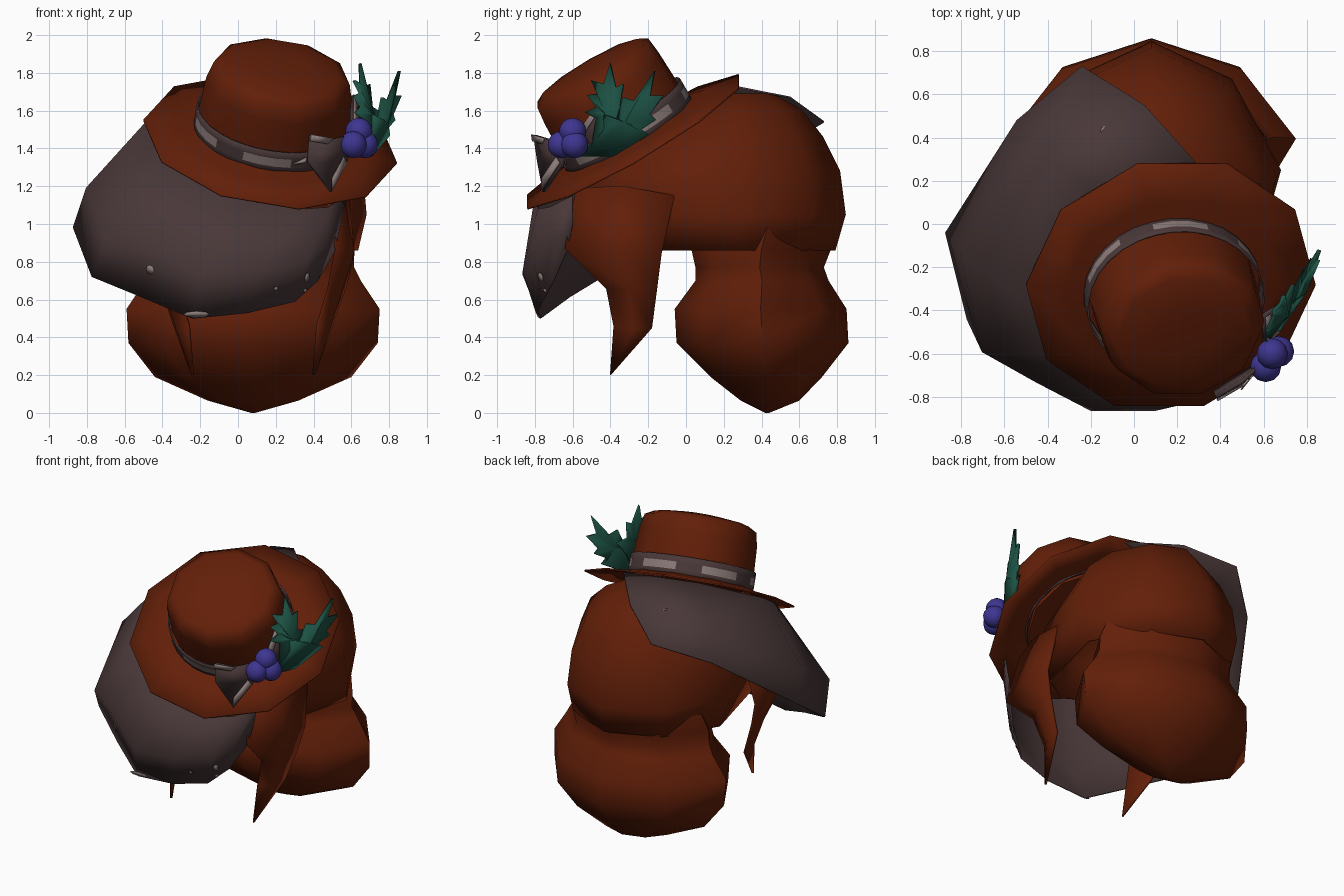
import bpy, bmesh, math
from mathutils import Vector
from mathutils.bvhtree import BVHTree

if "Cube" in bpy.data.objects:
    bpy.data.objects.remove(bpy.data.objects["Cube"])


def material(name, rgb):
    m = bpy.data.materials.new(name)
    m.diffuse_color = (*rgb, 1)
    m.use_nodes = True
    m.node_tree.nodes["Principled BSDF"].inputs["Base Color"].default_value = m.diffuse_color
    return m


AUBURN = material("auburn", (0.122, 0.0135, 0.0025))
GREY = material("cloth_grey", (0.067, 0.039, 0.040))
PALE = material("pale_grey", (0.26, 0.2, 0.19))
GREEN = material("leaf_green", (0.012, 0.082, 0.056))
PURPLE = material("berry_purple", (0.048, 0.036, 0.28))


def make(name, verts, faces, mats, thick=0.0, angle=40, cut=None, rule=None):
    """Mesh object with optional face removal, face colour rule and thickness."""
    bm = bmesh.new()
    vs = [bm.verts.new(v) for v in verts]
    for i, f in enumerate(faces):
        face = bm.faces.new([vs[k] for k in f])
        if rule:
            face.material_index = rule(i)
    if cut:
        gone = [f for f in bm.faces if cut(f.calc_center_median())]
        bmesh.ops.delete(bm, geom=gone, context='FACES')
    bmesh.ops.recalc_face_normals(bm, faces=bm.faces[:])
    me = bpy.data.meshes.new(name)
    bm.to_mesh(me)
    bm.free()
    ob = bpy.data.objects.new(name, me)
    bpy.context.collection.objects.link(ob)
    for m in mats:
        me.materials.append(m)
    bpy.ops.object.select_all(action='DESELECT')
    ob.select_set(True)
    bpy.context.view_layer.objects.active = ob
    bpy.ops.object.shade_smooth_by_angle(angle=math.radians(angle))
    if thick:
        s = ob.modifiers.new("thickness", 'SOLIDIFY')
        s.thickness, s.offset = thick, 0
    return ob


def loft(rings, closed=True, caps=(False, False)):
    """Quads between equal-length rings of points."""
    n = len(rings[0])
    verts = [p for r in rings for p in r]
    faces = []
    for j in range(len(rings) - 1):
        for i in range(n if closed else n - 1):
            k = (i + 1) % n
            faces.append((j * n + i, j * n + k, (j + 1) * n + k, (j + 1) * n + i))
    if caps[0]:
        faces.append(tuple(range(n)))
    if caps[1]:
        faces.append(tuple(range(len(verts) - n, len(verts))))
    return verts, faces


# Tilted hat frame
O = Vector((0.17, -0.28, 1.435))
N = Vector((0.17, -0.587, 1)).normalized()
U = Vector((1, 0, -0.17)).normalized()
V = N.cross(U)


def hat_ring(h, ru, rv, n):
    return [O + U * ru * math.cos(2 * math.pi * i / n)
            + V * rv * math.sin(2 * math.pi * i / n) + N * h for i in range(n)]


# Hat: ten-sided brim and crown
make("hat_brim", *loft([hat_ring(0.0, 0.68, 0.68, 10), hat_ring(0.025, 0.5, 0.48, 10),
                        hat_ring(0.06, 0.37, 0.34, 10)], caps=(False, True)), [AUBURN], 0.01)
make("hat_crown", *loft([hat_ring(h, a, b, 10) for h, a, b in (
    (0.02, 0.405, 0.37), (0.18, 0.40, 0.37), (0.33, 0.39, 0.365),
    (0.425, 0.365, 0.355), (0.455, 0.31, 0.30), (0.475, 0.15, 0.15))], caps=(False, True)),
    [AUBURN], angle=85)

# Hat band with pale patches along its middle
band_n = 30
make("hat_band", *loft([hat_ring(h, 0.412, 0.38, band_n) for h in (0.03, 0.075, 0.125, 0.165)]),
     [GREY, PALE], 0.008,
     rule=lambda i: int(band_n <= i < 2 * band_n and i % 5 in (1, 2, 3)))

# Hair volumes: ring tables are height, front y, back y, half width, widest y
CX = 0.08


def hair_ring(z, y0, y1, rx, ym=None):
    ym = (y0 + y1) / 2 if ym is None else ym
    pts = []
    for i in range(8):
        c, s = math.cos(math.pi / 2 + i * math.pi / 4), math.sin(math.pi / 2 + i * math.pi / 4)
        pinch = 0.88 if i in (1, 7) else 1.0
        pts.append(Vector((CX + rx * c * pinch, ym + s * ((y1 - ym) if s > 0 else (ym - y0)), z)))
    return pts


make("hair_cap", *loft([hair_ring(*r) for r in (
    (0.86, -0.58, 0.785, 0.55, 0.3), (1.05, -0.62, 0.84, 0.595, 0.25), (1.28, -0.5, 0.81, 0.575, 0.22),
    (1.46, -0.24, 0.72, 0.49, 0.24), (1.60, -0.04, 0.61, 0.34, 0.28), (1.685, 0.12, 0.46, 0.18, 0.28))],
    caps=(False, True)), [AUBURN], 0.012, angle=60,
    cut=lambda c: c.z < 1.0 and c.y < -0.3 and abs(c.x - CX) < 0.35)
make("hair_bun", *loft([hair_ring(*r) for r in (
    (0.0, 0.42, 0.44, 0.01), (0.065, 0.29, 0.6, 0.24), (0.19, 0.13, 0.72, 0.52),
    (0.37, -0.05, 0.86, 0.66), (0.55, -0.06, 0.85, 0.67), (0.7, 0.05, 0.755, 0.57),
    (0.77, 0.05, 0.73, 0.535), (0.86, 0.03, 0.765, 0.535), (0.98, 0.1, 0.76, 0.5))],
    caps=(True, True)), [AUBURN], angle=60)

# Pointed side locks, mirrored about the hair centre
front_edge = [(0.38, -0.58, 1.19), (0.44, -0.64, 0.87), (0.40, -0.42, 0.66), (0.34, -0.38, 0.46)]
mid_edge = [(0.46, -0.33, 1.2), (0.53, -0.36, 0.86), (0.47, -0.30, 0.66), (0.40, -0.28, 0.45)]
back_edge = [(0.50, -0.06, 1.15), (0.53, -0.13, 0.84), (0.49, -0.15, 0.68), (0.41, -0.18, 0.45)]
for side, label in ((1, "right"), (-1, "left")):
    rows = [[Vector((CX + side * p[0], p[1], p[2])) for p in row]
            for row in zip(front_edge, mid_edge, back_edge)]
    v, f = loft(rows, closed=False)
    v.append(Vector((CX + side * 0.32, -0.4, 0.2)))
    f += [(9, 10, 12), (10, 11, 12)]
    make("hair_lock_" + label, v, f, [AUBURN], 0.015)

# Draped cloth: lower edge, fullest line, upper edge tucked beneath the brim
lower = [(-.24, .73, 1.54), (-.54, .48, 1.39), (-.87, -.04, .98), (-.77, -.44, .72), (-.5, -.62, .61),
         (-.24, -.77, .5), (.05, -.79, .53), (.3, -.76, .59), (.42, -.7, .7), (.51, -.63, .86)]
middle = [(.05, .55, 1.67), (-.38, .32, 1.60), (-.8, -.14, 1.19), (-.7, -.59, .91), (-.45, -.73, .85),
          (-.2, -.86, .73), (.1, -.86, .75), (.36, -.8, .8), (.47, -.7, .9), (.54, -.6, 1.0)]
upper = [(.3, .27, 1.725), (-.2, .15, 1.735), (-.46, -.2, 1.565), (-.38, -.45, 1.41), (-.28, -.6, 1.305),
         (-.1, -.76, 1.175), (.1, -.8, 1.12), (.36, -.78, 1.08), (.48, -.72, 1.09), (.57, -.6, 1.15)]
cv, cf = loft([[Vector(p) for p in row] for row in (lower, middle, upper)], closed=False)
make("draped_cloth", cv, cf, [GREY], 0.01, angle=60)

# Pale worn spots laid on the cloth: start point, direction, size, flattening
tree = BVHTree.FromPolygons(cv, cf)
down, back = Vector((0, 0, -1)), Vector((0, 1, 0))
spots = [((-.33, .45, 3), down, .026, 1), ((-.23, .46, 3), down, .028, 1),
         ((-.13, .43, 3), down, .024, 1), ((-.01, .365, 3), down, .022, 1),
         ((.06, .30, 3), down, .018, 1), ((-.46, -3, .76), back, .026, 1),
         ((-.22, -3, .525), back, .07, .25), ((.36, -3, .72), back, .018, 1.4),
         ((.2, -3, .66), back, .012, 1), ((.35, -3, .65), back, .012, 1)]
for i, (start, way, r, flat) in enumerate(spots):
    hit, nrm, _, _ = tree.ray_cast(Vector(start), way)
    if hit is None:
        continue
    if nrm.dot(way) > 0:
        nrm = -nrm
    a = nrm.cross(Vector((0, 0, 1))).normalized()
    b = nrm.cross(a)
    pts = [hit + nrm * 0.009 + a * r * math.cos(k * math.pi / 4)
           + b * r * flat * math.sin(k * math.pi / 4) for k in range(8)]
    make(f"cloth_spot_{i}", pts, [tuple(range(8))], [PALE], 0.002)

# Ribbon bow: grey folds with pale trimmed edges
bow = [Vector(p) for p in ((.38, -.80, 1.47), (.37, -.78, 1.33), (.49, -.75, 1.17),
                           (.57, -.65, 1.32), (.62, -.62, 1.48), (.5, -.73, 1.45))]
make("ribbon_bow", bow, [(0, 1, 5), (1, 2, 3, 5), (3, 4, 5)], [GREY], 0.02)
for i, (p, q, s) in enumerate(((2, 3, 5), (0, 5, 1))):
    lift = Vector((0.006, -0.018, 0.004))
    a, b, c = bow[p] + lift, bow[q] + lift, bow[s] + lift
    make(f"bow_trim_{i}", [a, b, b.lerp(c, 0.25), a.lerp(c, 0.25)], [(0, 1, 2, 3)], [PALE], 0.006)
loop = [Vector(p) for p in ((.60, -.56, 1.48), (.60, -.42, 1.68), (.66, -.38, 1.60), (.67, -.50, 1.42))]
make("ribbon_loop", loop, [(0, 1, 2, 3)], [GREY], 0.015)
shift = Vector((0.012, -0.012, 0.006))
make("loop_trim", [loop[0] + shift, loop[1] + shift, loop[1].lerp(loop[2], .35) + shift,
                   loop[0].lerp(loop[3], .35) + shift], [(0, 1, 2, 3)], [PALE], 0.006)
tail = [(.37, -.60, 1.38), (.36, -.66, 1.33), (.27, -.63, 1.31), (.28, -.60, 1.34)]
make("ribbon_tail", tail, [(0, 1, 2, 3)], [PALE], 0.01)


# Holly leaves: side outline fanned around a raised rib point
def leaf(name, outline, rib, x_of):
    verts = [Vector((x_of(y, z), y, z)) for y, z in outline]
    verts.append(Vector((x_of(*rib) + 0.035, rib[0], rib[1])))
    n = len(outline)
    make(name, verts, [(i, (i + 1) % n, n) for i in range(n)], [GREEN], 0.018, angle=50)


leaf("large_leaf", [(-.56, 1.36), (-.44, 1.5), (-.43, 1.58), (-.37, 1.55), (-.33, 1.67), (-.27, 1.65),
                    (-.165, 1.81), (-.19, 1.68), (-.12, 1.68), (-.19, 1.58), (-.16, 1.55),
                    (-.24, 1.5), (-.20, 1.47), (-.38, 1.36)], (-.32, 1.54),
     lambda y, z: 0.64 + 0.45 * (y + 0.52) + 0.12 * (z - 1.36))
leaf("tall_leaf", [(-.5, 1.40), (-.47, 1.56), (-.53, 1.59), (-.47, 1.62), (-.52, 1.68), (-.46, 1.69),
                   (-.50, 1.76), (-.43, 1.74), (-.40, 1.85), (-.37, 1.72), (-.33, 1.74), (-.35, 1.62),
                   (-.28, 1.60), (-.36, 1.50), (-.4, 1.40)], (-.42, 1.58),
     lambda y, z: 0.70 + 0.45 * (y + 0.42) - 0.14 * (z - 1.40))

# Berries
for i, c in enumerate(((.64, -.60, 1.49), (.61, -.66, 1.42), (.67, -.59, 1.42))):
    bpy.ops.mesh.primitive_uv_sphere_add(segments=12, ring_count=8, radius=0.072, location=c)
    ob = bpy.context.object
    ob.name = f"berry_{i}"
    ob.data.materials.append(PURPLE)
    bpy.ops.object.shade_smooth_by_angle(angle=math.radians(60))
